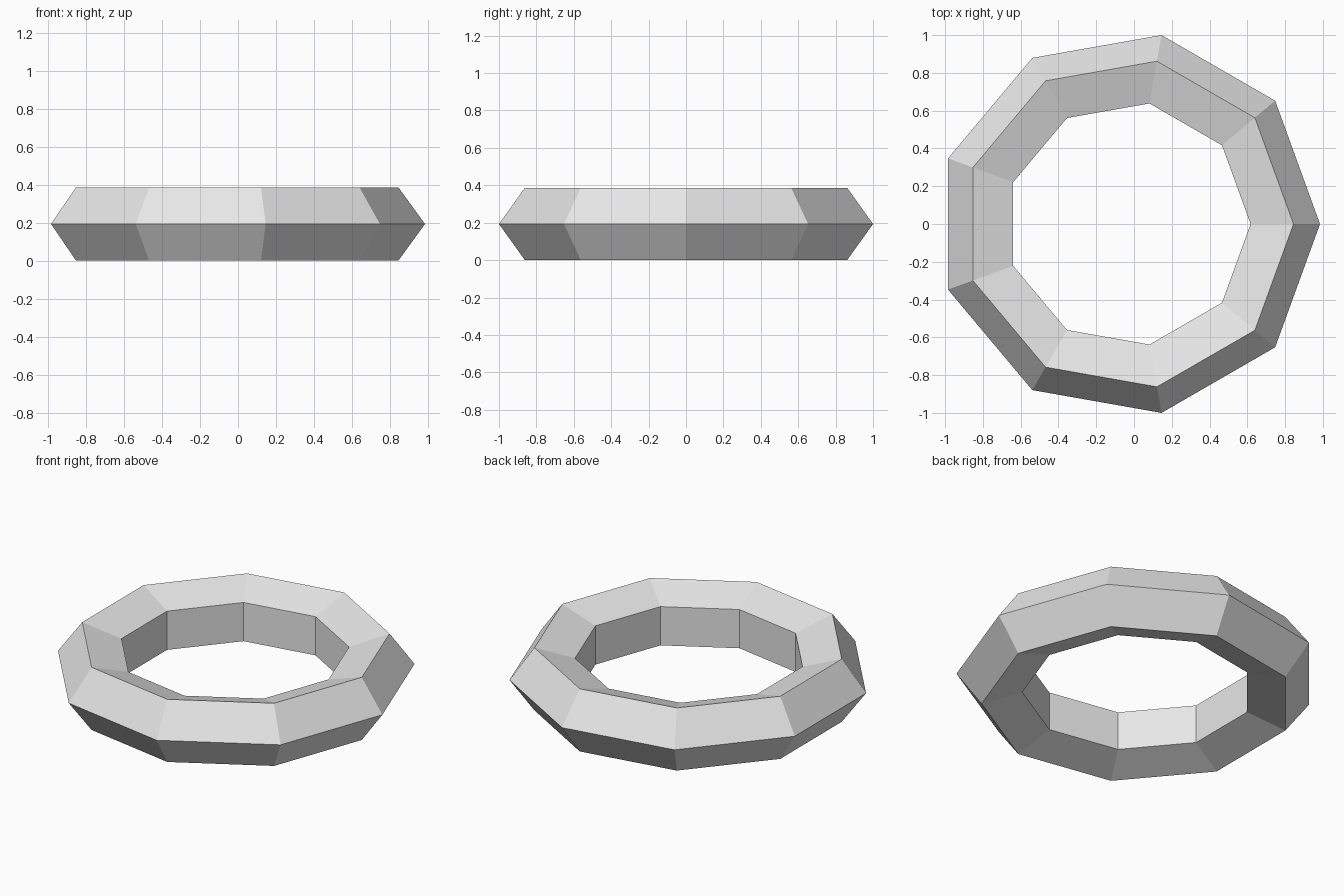
import bpy
import math

# Remove the default cube only
cube = bpy.data.objects.get("Cube")
if cube:
    bpy.data.objects.remove(cube, do_unlink=True)

SIDES = 9            # segments around the ring
SECTION_SIDES = 5    # pentagonal cross-section

# Ring proportions: total depth along y is 2 units
outer = 1.0 / math.sin(math.radians(80))
major = outer / 1.25
minor = major / 4

# An odd number of sides is not symmetric in x, so shift to centre it
shift = -outer * (1 - math.cos(math.pi / SIDES)) / 2
half_height = minor * math.sin(math.radians(72))

# Faceted ring
bpy.ops.mesh.primitive_torus_add(
    major_segments=SIDES, minor_segments=SECTION_SIDES,
    major_radius=major, minor_radius=minor,
    location=(shift, 0, half_height))
ring = bpy.context.object
ring.name = "faceted_ring"
bpy.ops.object.shade_flat()

# Plain grey material
colour = (0.8, 0.8, 0.8, 1)
grey = bpy.data.materials.new("light_grey")
grey.use_nodes = True
grey.diffuse_color = colour
grey.node_tree.nodes["Principled BSDF"].inputs["Base Color"].default_value = colour
ring.data.materials.clear()
ring.data.materials.append(grey)
